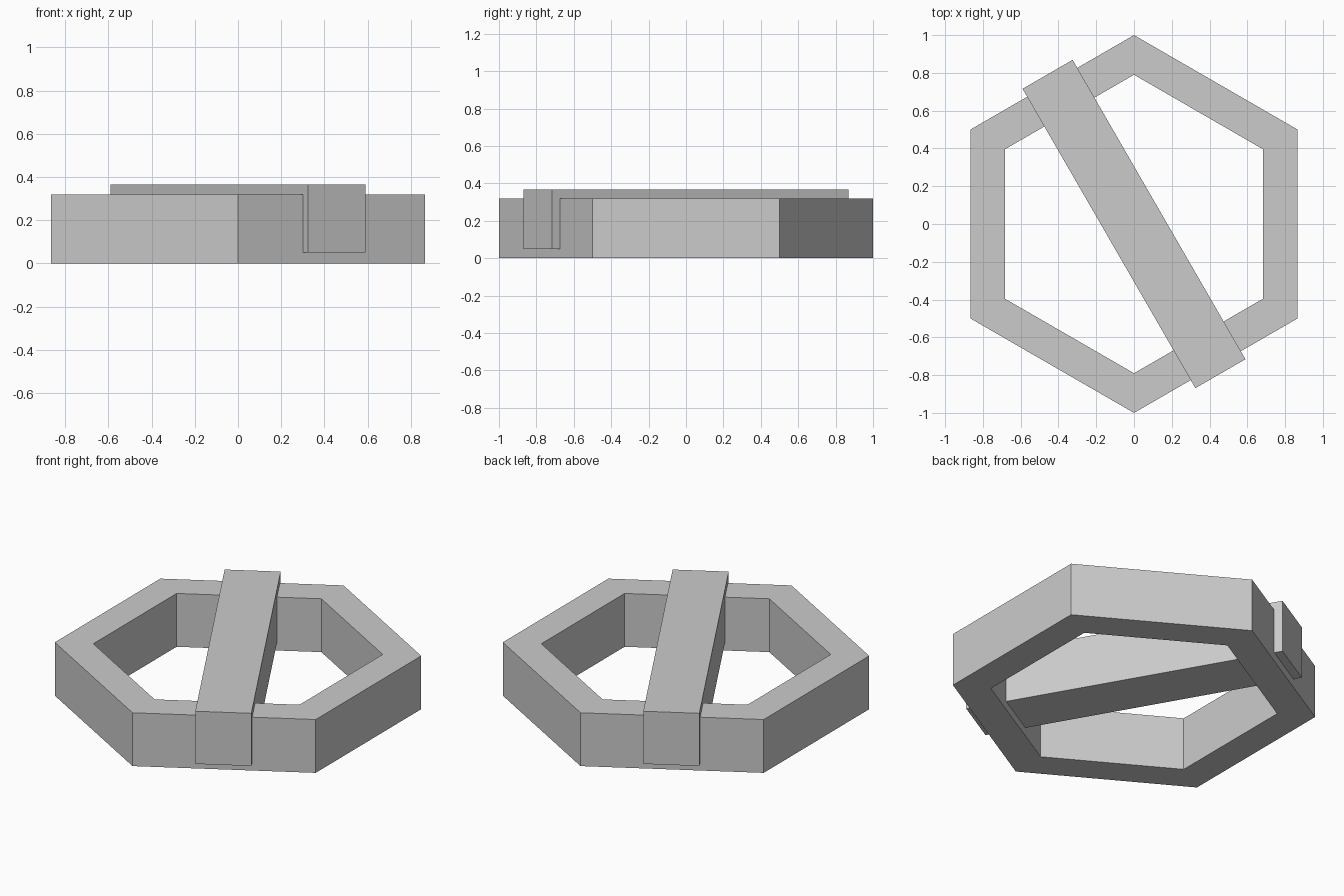
import bpy
import bmesh
from math import sin, cos, radians
from mathutils import Matrix

cube = bpy.data.objects.get("Cube")
if cube:
    bpy.data.objects.remove(cube, do_unlink=True)

RING_HEIGHT = 0.32
OUTER, INNER = 1.0, 0.79
APOTHEM = cos(radians(30))

grey = bpy.data.materials.new("light_grey")
grey.use_nodes = True
grey.diffuse_color = (0.6, 0.6, 0.6, 1)
grey.node_tree.nodes["Principled BSDF"].inputs["Base Color"].default_value = grey.diffuse_color


def add_object(name, bm):
    bmesh.ops.recalc_face_normals(bm, faces=bm.faces)
    mesh = bpy.data.meshes.new(name)
    bm.to_mesh(mesh)
    bm.free()
    mesh.materials.append(grey)
    obj = bpy.data.objects.new(name, mesh)
    bpy.context.collection.objects.link(obj)
    return obj


def extrude(bm, faces, vector):
    result = bmesh.ops.extrude_face_region(bm, geom=faces)
    verts = [g for g in result["geom"] if isinstance(g, bmesh.types.BMVert)]
    bmesh.ops.translate(bm, verts=verts, vec=vector)


# Hexagonal ring, with corners on the front and back
bm = bmesh.new()
loops = [[bm.verts.new((r * sin(radians(60 * i)), r * cos(radians(60 * i)), 0))
          for i in range(6)] for r in (OUTER, INNER)]
faces = []
for i in range(6):
    j = (i + 1) % 6
    faces.append(bm.faces.new((loops[0][i], loops[0][j], loops[1][j], loops[1][i])))
extrude(bm, faces, (0, 0, RING_HEIGHT))
add_object("hexagon_ring", bm)

# Crossbar: hooks over the ring at both ends and fills the space between its walls
WIDTH, BOTTOM, TOP = 0.306, 0.05, 0.366
end, hook, wall = 0.915, APOTHEM * OUTER + 0.001, APOTHEM * INNER
half = [(wall, BOTTOM), (wall, RING_HEIGHT), (hook, RING_HEIGHT),
        (hook, BOTTOM), (end, BOTTOM), (end, TOP)]
profile = half + [(-x, z) for x, z in reversed(half)]
bm = bmesh.new()
side = bm.faces.new([bm.verts.new((x, -WIDTH / 2, z)) for x, z in profile])
extrude(bm, [side], (0, WIDTH, 0))
bm.transform(Matrix.Rotation(radians(-60), 4, "Z"))
add_object("crossbar_clip", bm)
